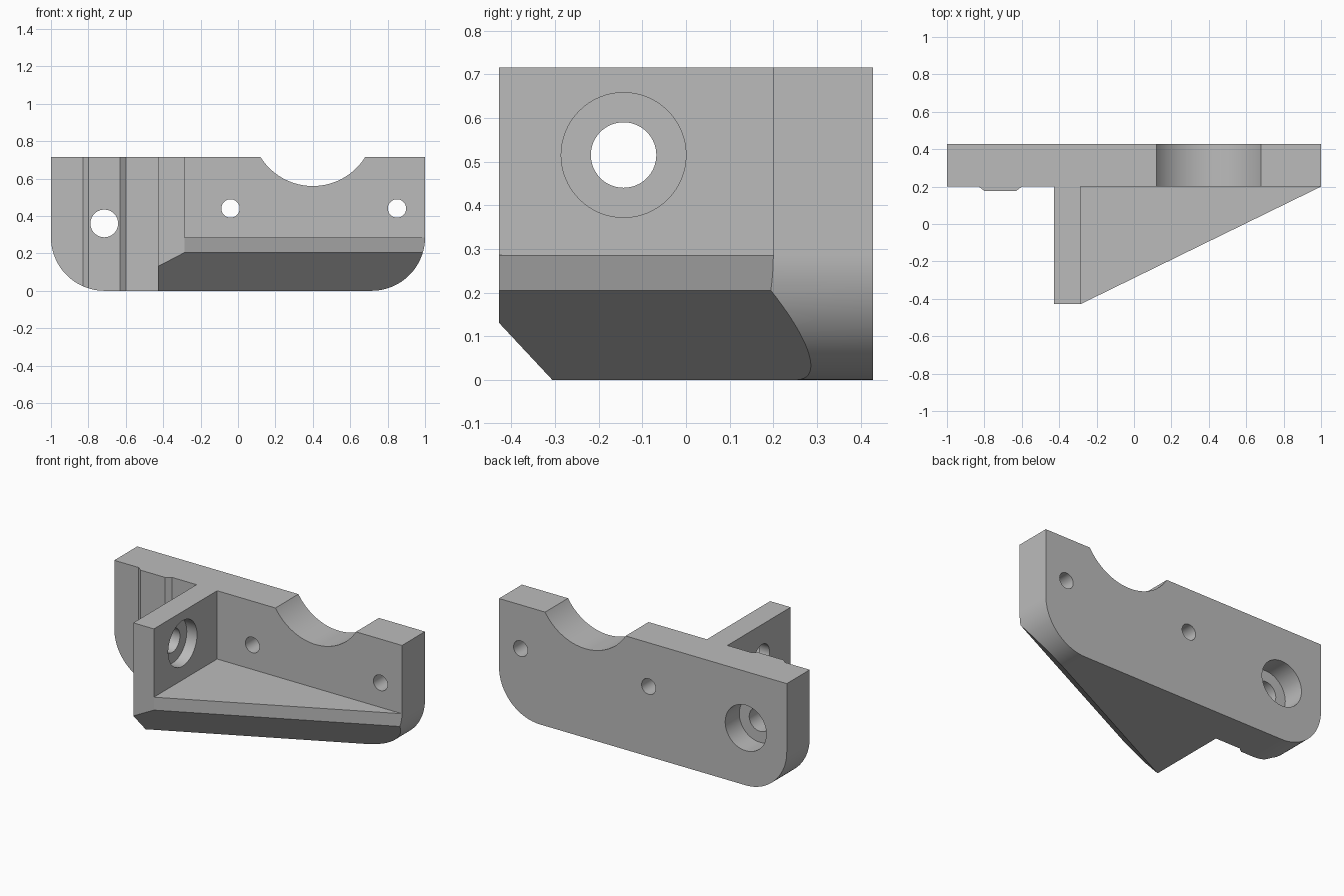
import bpy, bmesh
from math import sin, cos, pi, radians
from mathutils import Vector, Matrix

cube = bpy.data.objects.get("Cube")
if cube:
    bpy.data.objects.remove(cube, do_unlink=True)

HALF_DEPTH, HEIGHT, CORNER = 0.428, 0.715, 0.286
PLATE_Y = 0.2                       # front face of the back plate
WALL_L, WALL_R = -0.428, -0.285     # upright wall, across x
SHELF_Z = 0.286

grey = bpy.data.materials.new("plain grey")
grey.use_nodes = True
colour = (0.5, 0.5, 0.5, 1)
grey.diffuse_color = colour
grey.node_tree.nodes["Principled BSDF"].inputs["Base Color"].default_value = colour


def prism(points, axis, lo, hi):
    """Extrude a flat outline along y (points are x, z) or z (points are x, y)."""
    bm = bmesh.new()
    place = (lambda a, b: (a, lo, b)) if axis == "y" else (lambda a, b: (a, b, lo))
    face = bm.faces.new([bm.verts.new(place(a, b)) for a, b in points])
    side = bmesh.ops.extrude_face_region(bm, geom=[face])["geom"]
    step = Vector((0, hi - lo, 0) if axis == "y" else (0, 0, hi - lo))
    bmesh.ops.translate(bm, vec=step, verts=[v for v in side if isinstance(v, bmesh.types.BMVert)])
    bmesh.ops.recalc_face_normals(bm, faces=bm.faces)
    return bm


def rod(axis, centre, radius, length, segments=64):
    """Cylinder centred on a point, lying along x or y."""
    bm = bmesh.new()
    turn = Matrix.Rotation(pi / 2, 4, "Y" if axis == "x" else "X")
    bmesh.ops.create_cone(bm, cap_ends=True, segments=segments, radius1=radius, radius2=radius,
                          depth=length, matrix=Matrix.Translation(centre) @ turn)
    return bm


def make(name, bm):
    mesh = bpy.data.meshes.new(name)
    bm.to_mesh(mesh)
    bm.free()
    obj = bpy.data.objects.new(name, mesh)
    bpy.context.collection.objects.link(obj)
    return obj


def slice_off(bm, point, normal):
    """Remove everything beyond a plane and cap the cut."""
    geom = bm.verts[:] + bm.edges[:] + bm.faces[:]
    bmesh.ops.bisect_plane(bm, geom=geom, dist=1e-5, plane_co=point, plane_no=normal, clear_outer=True)
    bmesh.ops.holes_fill(bm, edges=[e for e in bm.edges if e.is_boundary])
    bmesh.ops.recalc_face_normals(bm, faces=bm.faces)


# Full block with rounded lower corners
steps = 32
arc = [(1 - CORNER + CORNER * sin(pi / 2 * i / steps), CORNER - CORNER * cos(pi / 2 * i / steps))
       for i in range(steps + 1)]
outline = arc + [(1, HEIGHT), (-1, HEIGHT)] + [(-x, z) for x, z in reversed(arc)]
block = prism(outline, "y", -HALF_DEPTH, HALF_DEPTH)

# Slanted side of the shelf, then the bevel beneath it
corner = Vector((WALL_R, -HALF_DEPTH, 0.205))
out = Vector((PLATE_Y + HALF_DEPTH, WALL_R - 1, 0)).normalized()
slice_off(block, corner, out)
slice_off(block, corner, (out * 0.205 + Vector((0, 0, -0.172))).normalized())
bracket = make("bracket", block)
bracket.data.materials.append(grey)

# Space above the shelf
pocket = [(WALL_R, -1), (1.5, -1), (1.5, PLATE_Y), (WALL_R, PLATE_Y)]
# Space beside the wall, leaving a thin raised pad on the plate
beside = [(-1.5, -1), (WALL_L, -1), (WALL_L, PLATE_Y), (-0.6, PLATE_Y), (-0.63, 0.177),
          (-0.8, 0.177), (-0.83, PLATE_Y), (-1.5, PLATE_Y)]

cuts = [
    ("shelf_pocket", prism(pocket, "z", SHELF_Z, 1.5)),
    ("side_space", prism(beside, "z", -0.5, 1.5)),
    ("round_notch", rod("y", (0.4, 0.3, 0.89), 0.33, 0.8, 128)),
    ("middle_screw_hole", rod("y", (-0.04, 0.3, 0.44), 0.049, 0.6)),
    ("end_screw_hole", rod("y", (0.85, 0.3, 0.44), 0.049, 0.6)),
    ("plate_hole", rod("y", (-0.715, 0.3, 0.36), 0.074, 0.6)),
    ("plate_counterbore", rod("y", (-0.715, HALF_DEPTH, 0.36), 0.143, 0.28)),
    ("wall_hole", rod("x", (WALL_R, -0.143, 0.515), 0.075, 0.5)),
    ("wall_counterbore", rod("x", (WALL_R, -0.143, 0.515), 0.143, 0.142)),
]

bpy.context.view_layer.objects.active = bracket
for name, bm in cuts:
    cutter = make(name, bm)
    cutter.hide_render = True
    mod = bracket.modifiers.new(name, "BOOLEAN")
    mod.operation, mod.solver, mod.object = "DIFFERENCE", "EXACT", cutter
    bpy.ops.object.modifier_apply(modifier=mod.name)
    bpy.data.objects.remove(cutter, do_unlink=True)

# Smooth the curved faces, keep the edges crisp
bpy.ops.object.select_all(action="DESELECT")
bracket.select_set(True)
bpy.ops.object.shade_smooth_by_angle(angle=radians(20))
